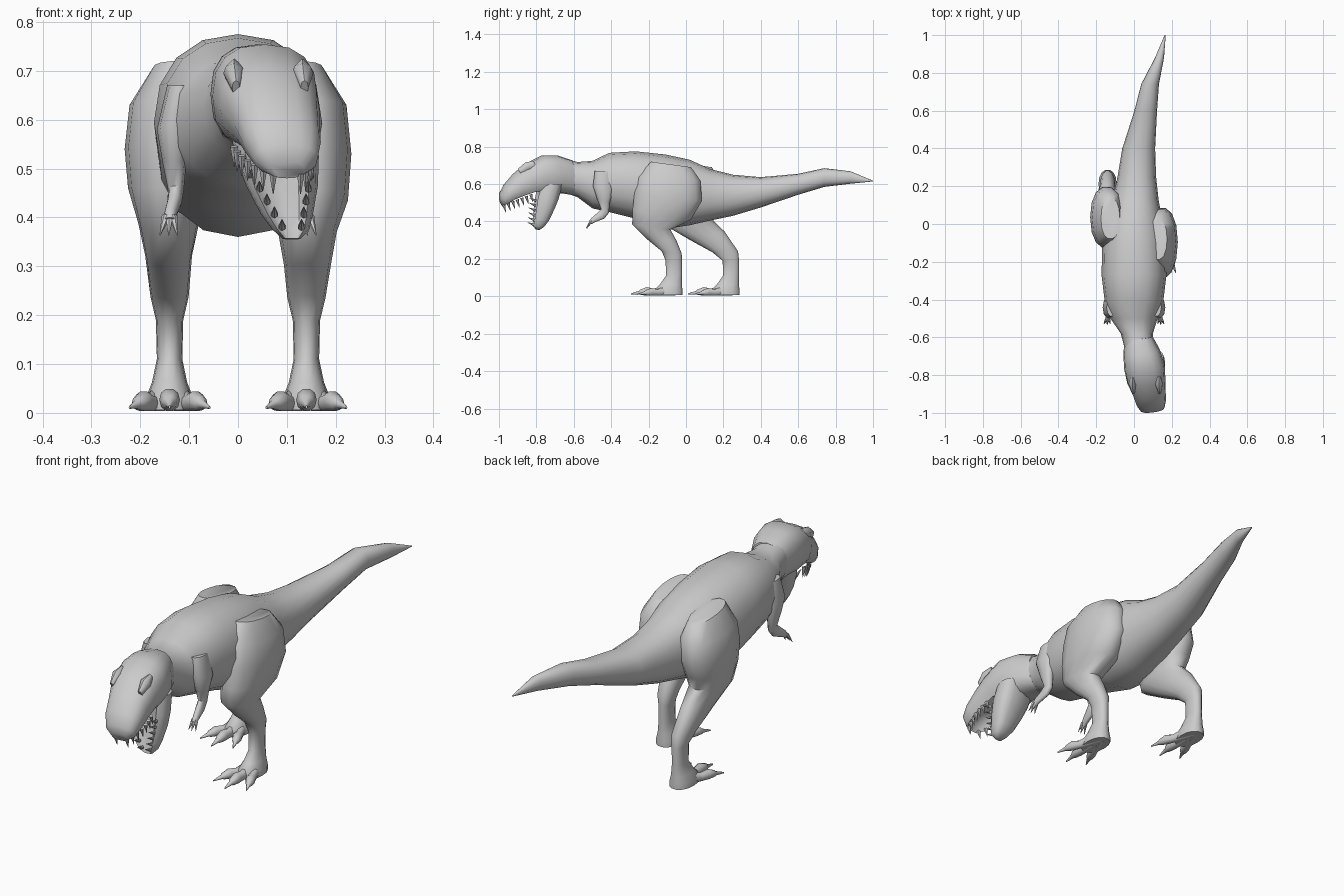
import bpy, bmesh, math
from mathutils import Vector, Matrix


def finish(name, bm):
    bmesh.ops.recalc_face_normals(bm, faces=bm.faces)
    me = bpy.data.meshes.new(name)
    bm.to_mesh(me)
    bm.free()
    ob = bpy.data.objects.new(name, me)
    bpy.context.collection.objects.link(ob)
    return ob


def loft(name, secs, n=16, power=0.9, yaw=0.0):
    """Skin rings. Section: x, (y, z) of one edge, (y, z) of the other edge,
    half width, optional hollow (+1 first edge, -1 second edge)."""
    bm = bmesh.new()
    rings = []
    side = Vector((math.cos(yaw), math.sin(yaw), 0))
    for x, y1, z1, y2, z2, hw, *hollow in secs:
        mid = Vector((x, (y1 + y2) / 2, (z1 + z2) / 2))
        up = Vector((0, (y1 - y2) / 2, (z1 - z2) / 2))
        ring = []
        for i in range(n):
            a = math.tau * i / n
            c, s = math.cos(a), math.sin(a)
            u = math.copysign(abs(c) ** power, c)
            v = math.copysign(abs(s) ** power, s)
            if hollow and s * hollow[0] > 0 and abs(c) < 0.5:
                v *= 0.3
            ring.append(bm.verts.new(mid + side * hw * u + up * v))
        rings.append(ring)
    for a, b in zip(rings, rings[1:]):
        for i in range(n):
            j = (i + 1) % n
            bm.faces.new((a[i], a[j], b[j], b[i]))
    bm.faces.new(rings[0])
    bm.faces.new(rings[-1])
    return finish(name, bm)


def spikes(name, items, sides=6):
    """Cones from base point to tip point with a base radius."""
    bm = bmesh.new()
    for a, b, r in items:
        a, b = Vector(a), Vector(b)
        d = b - a
        m = Matrix.Translation((a + b) / 2) @ d.to_track_quat('Z', 'Y').to_matrix().to_4x4()
        bmesh.ops.create_cone(bm, cap_ends=True, segments=sides, radius1=r,
                              radius2=r * 0.1, depth=d.length, matrix=m)
    return finish(name, bm)


# Torso, neck and tail
loft("body", [
    (.03, -.68, .745, -.67, .56, .075),
    (.015, -.58, .718, -.58, .53, .085),
    (0, -.50, .724, -.50, .47, .125),
    (0, -.41, .767, -.41, .45, .155),
    (0, -.27, .775, -.27, .415, .172),
    (0, -.11, .758, -.11, .36, .168),
    (0, .02, .73, .02, .38, .15),
    (.008, .13, .68, .13, .405, .122),
    (.015, .25, .65, .25, .43, .102),
    (.025, .40, .637, .40, .475, .087),
    (.062, .60, .655, .60, .543, .06),
    (.085, .74, .685, .74, .585, .047),
    (.135, .88, .668, .88, .602, .024),
    (.165, 1.0, .618, 1.0, .614, .003)])

# Head and upper jaw
loft("head", [
    (.025, -.61, .728, -.60, .54, .075),
    (.04, -.69, .754, -.66, .55, .097),
    (.055, -.77, .754, -.74, .54, .108),
    (.065, -.86, .708, -.80, .54, .102, -1),
    (.08, -.925, .655, -.855, .525, .088, -1),
    (.09, -.972, .60, -.91, .508, .08, -1),
    (.098, -.998, .55, -.955, .487, .065, -1),
    (.10, -.997, .515, -.98, .48, .035)], power=.8, yaw=.12)

# Lower jaw, hanging open
loft("lower_jaw", [
    (.068, -.79, .60, -.66, .60, .09),
    (.08, -.815, .53, -.682, .52, .086, 1),
    (.09, -.822, .46, -.702, .47, .074, 1),
    (.10, -.825, .41, -.732, .405, .054, 1),
    (.108, -.825, .378, -.758, .372, .038, 1),
    (.11, -.805, .357, -.782, .355, .018)], power=.8, yaw=.12)

# Brow ridges
for s in (-1, 1):
    x = .062 + s * .07
    loft("brow_ridge", [(x, -.815, .725, -.80, .69, .008),
                        (x, -.86, .715, -.83, .675, .022),
                        (x + .004, -.90, .68, -.88, .65, .008)], n=8)

# Teeth along both jaws
teeth = []
for s in (-1, 1):
    for i in range(7):
        t = i / 6
        x = .07 + .03 * t + s * (.078 - .05 * t ** 2)
        y, z = -.83 - .145 * t, .545 - .055 * t
        teeth.append(((x, y, z), (x, y + .012, z - .042), .009))
    for i in range(6):
        t = i / 5
        x = .083 + .027 * t + s * (.07 - .05 * t)
        y, z = -.80 - .01 * t, .51 - .13 * t
        teeth.append(((x, y, z), (x, y - .038, z + .016), .008))
spikes("teeth", teeth)

# Hind legs: separate poses for thigh and shin, shared ankle and foot
thighs = {
    1: [(-.19, .72, .03, .69, .125, .05), (-.26, .64, .08, .62, .137, .085),
        (-.28, .55, .09, .51, .145, .087), (-.29, .46, .03, .41, .145, .08),
        (-.29, .385, -.08, .355, .142, .06), (-.21, .305, -.05, .30, .142, .048),
        (-.13, .24, -.022, .23, .14, .039)],
    -1: [(-.08, .72, .14, .69, .125, .05), (-.12, .64, .19, .62, .137, .085),
         (-.13, .55, .20, .53, .145, .087), (-.12, .46, .17, .46, .145, .08),
         (-.10, .37, .15, .405, .142, .062), (.02, .30, .21, .345, .142, .048),
         (.14, .235, .28, .24, .14, .039)]}
ankle = [(-.09, .19, 0, .19, .14, .028), (-.088, .11, 0, .11, .14, .026),
         (-.12, .065, 0, .06, .14, .036), (-.15, .035, .003, .03, .14, .048),
         (-.15, .006, .003, .006, .14, .048)]
for s, label in ((1, "right"), (-1, "left")):
    heel = -.02 if s > 0 else .285
    secs = [(s * x, y1, z1, y2, z2, w) for y1, z1, y2, z2, x, w in thighs[s]]
    secs += [(s * x, y1 + heel, z1, y2 + heel, z2, w) for y1, z1, y2, z2, x, w in ankle]
    loft(label + "_leg", secs, n=14)
    # Toes with claws
    for k in (-1, 0, 1):
        toe = loft(label + "_toe", [
            (0, .02, .07, .02, .005, .026), (0, -.05, .06, -.05, .003, .022),
            (0, -.10, .042, -.10, .003, .018), (0, -.14, .05, -.14, .003, .021),
            (0, -.175, .036, -.17, .006, .015), (0, -.18, .03, -.18, .01, .010),
            (0, -.225, .015, -.225, .009, .002)], n=10)
        toe.location = (s * .14 + k * .006, heel - .05, 0)
        toe.rotation_euler.z = k * math.radians(22)
        if k:
            toe.scale = (.95, .9, .9)

# Small arms with two clawed fingers and a thumb
for s, label in ((1, "right"), (-1, "left")):
    loft(label + "_arm", [
        (s * .115, -.49, .67, -.39, .67, .03),
        (s * .13, -.50, .59, -.385, .57, .036),
        (s * .13, -.475, .515, -.405, .505, .024),
        (s * .127, -.455, .465, -.412, .445, .016),
        (s * .13, -.475, .447, -.435, .415, .015),
        (s * .138, -.505, .42, -.488, .395, .013),
        (s * .14, -.52, .40, -.505, .385, .011)], n=10)
    spikes(label + "_fingers", [
        ((s * (.14 + o * .4), -.507, .402), (s * (.142 + o), -.535 + abs(o) * .3, .363), .009)
        for o in (-.018, 0, .018)])

# Smooth shading everywhere, keeping hard edges
for ob in bpy.context.scene.objects:
    ob.select_set(True)
    bpy.context.view_layer.objects.active = ob
bpy.ops.object.shade_smooth_by_angle(angle=math.radians(50))
